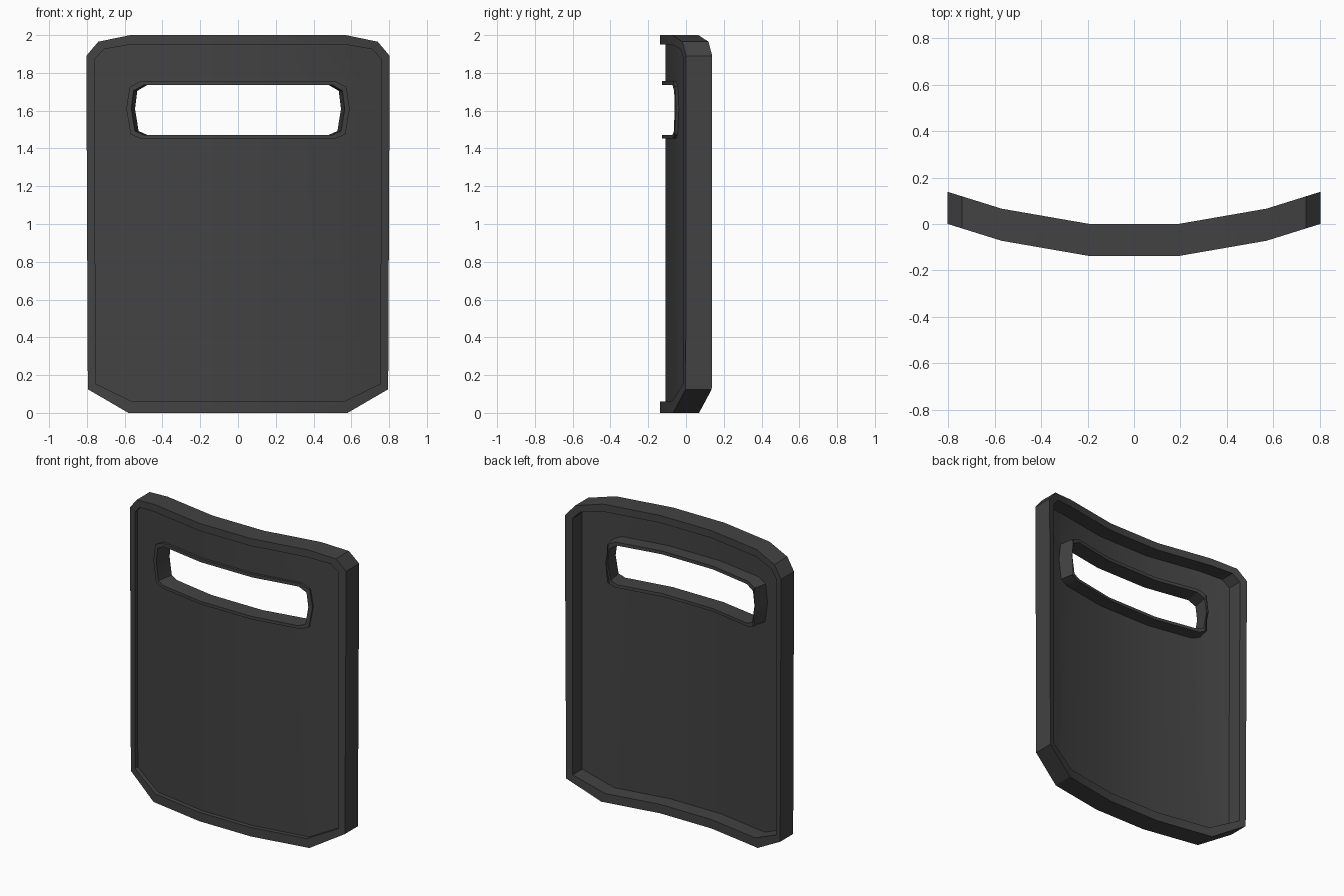
import bpy
import bmesh

cube = bpy.data.objects.get("Cube")
if cube:
    bpy.data.objects.remove(cube, do_unlink=True)

# One dark finish for the whole shield
grey = bpy.data.materials.new("dark_grey")
grey.use_nodes = True
colour = (0.055, 0.055, 0.055, 1)
grey.diffuse_color = colour
grey.node_tree.nodes["Principled BSDF"].inputs["Base Color"].default_value = colour

# Plan curve of the shield: half profile as (x, y), mirrored about x = 0
CURVE = [(0, -0.138), (0.19, -0.138), (0.57, -0.072), (0.81, 0.003)]


def bend(x):
    """Return the front y and slope of the curve at x."""
    a = abs(x)
    for (x0, y0), (x1, y1) in zip(CURVE, CURVE[1:]):
        if a <= x1 or x1 == CURVE[-1][0]:
            slope = (y1 - y0) / (x1 - x0)
            return y0 + slope * (a - x0), slope * (1 if x > 0 else -1)


def mirrored(half):
    """Close a right-hand outline (top to bottom) with its mirror image."""
    return half + [(-x, z) for x, z in reversed(half)]


def finish(name, bm, lean=0.0):
    """Cut at the bend lines, curve the flat part and make the object."""
    for x in (-0.57, -0.19, 0.19, 0.57):
        bmesh.ops.bisect_plane(bm, geom=bm.verts[:] + bm.edges[:] + bm.faces[:],
                               dist=1e-5, plane_co=(x, 0, 0), plane_no=(1, 0, 0))
    for v in bm.verts:
        y, slope = bend(v.co.x)
        v.co.x -= lean * slope * v.co.y
        v.co.y += y
    bmesh.ops.recalc_face_normals(bm, faces=bm.faces[:])
    mesh = bpy.data.meshes.new(name)
    bm.to_mesh(mesh)
    bm.free()
    mesh.materials.append(grey)
    obj = bpy.data.objects.new(name, mesh)
    bpy.context.collection.objects.link(obj)
    bpy.ops.object.select_all(action='DESELECT')
    obj.select_set(True)
    bpy.context.view_layer.objects.active = obj
    bpy.ops.object.shade_smooth_by_angle(angle=0.5)


def frame(name, outer, inner, front, back, lean=0.0):
    """Rectangular-section frame between two matching outlines."""
    bm = bmesh.new()
    loops = [[bm.verts.new((x, y, z)) for x, z in line]
             for line, y in ((outer, front), (inner, front), (inner, back), (outer, back))]
    n = len(outer)
    for a, b in zip(loops, loops[1:] + loops[:1]):
        for i in range(n):
            j = (i + 1) % n
            bm.faces.new((a[i], a[j], b[j], b[i]))
    finish(name, bm, lean)


def panel(name, outline, hole, front, back):
    """Thin sheet with a hole through it."""
    bm = bmesh.new()
    for line in (outline, hole):
        vs = [bm.verts.new((x, front, z)) for x, z in line]
        for a, b in zip(vs, vs[1:] + vs[:1]):
            bm.edges.new((a, b))
    bmesh.ops.triangle_fill(bm, edges=bm.edges[:], use_beauty=True, normal=(0, -1, 0))
    made = bmesh.ops.extrude_face_region(bm, geom=bm.faces[:], use_keep_orig=True)
    for item in made["geom"]:
        if isinstance(item, bmesh.types.BMVert):
            item.co.y = back
    finish(name, bm)


rim_outer = mirrored([(0.57, 2.0), (0.74, 1.965), (0.803, 1.89), (0.795, 0.125), (0.58, 0.0)])
rim_inner = mirrored([(0.57, 1.95), (0.71, 1.925), (0.757, 1.875), (0.755, 0.155), (0.56, 0.06)])
slot_outer = mirrored([(0.515, 1.757), (0.578, 1.725), (0.595, 1.61), (0.572, 1.475), (0.515, 1.452)])
slot_inner = mirrored([(0.503, 1.735), (0.555, 1.705), (0.567, 1.61), (0.548, 1.492), (0.503, 1.472)])

# Outer rim, viewing slot surround and recessed sheet
frame("outer_rim", rim_outer, rim_inner, 0.0, 0.138)
frame("viewing_slot_frame", slot_outer, slot_inner, 0.012, 0.125, lean=1.0)
sheet_edge = [(x * 1.01, 1 + (z - 1) * 1.01) for x, z in rim_inner]
sheet_hole = [(x * 0.975, 1.605 + (z - 1.605) * 0.95) for x, z in slot_outer]
panel("shield_panel", sheet_edge, sheet_hole, 0.029, 0.037)
